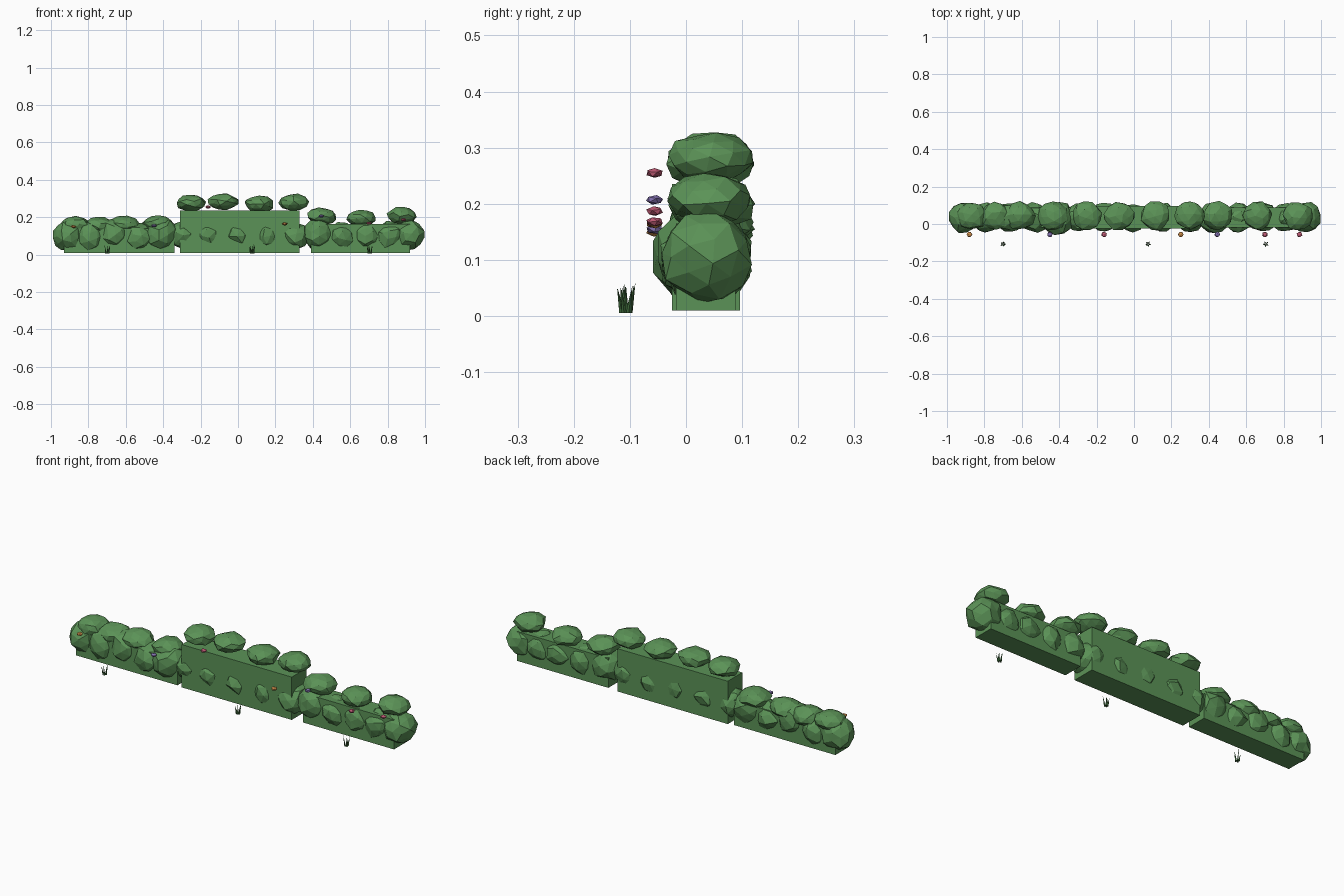
import bpy, bmesh, math, random
from mathutils import Matrix, Vector

if "Cube" in bpy.data.objects:
    bpy.data.objects.remove(bpy.data.objects["Cube"], do_unlink=True)
random.seed(7)


def material(name, rgb):
    m = bpy.data.materials.new(name)
    m.use_nodes = True
    m.diffuse_color = (*rgb, 1)
    m.node_tree.nodes["Principled BSDF"].inputs["Base Color"].default_value = (*rgb, 1)
    return m


leaf = material("hedge green", (0.105, 0.29, 0.095))
grass = material("grass green", (0.05, 0.15, 0.045))
pink = material("flower pink", (0.50, 0.10, 0.17))
purple = material("flower purple", (0.22, 0.16, 0.42))
orange = material("flower orange", (0.62, 0.27, 0.07))


def finish(bm, name, mat):
    mesh = bpy.data.meshes.new(name)
    bm.to_mesh(mesh)
    bm.free()
    mesh.materials.append(mat)
    ob = bpy.data.objects.new(name, mesh)
    bpy.context.collection.objects.link(ob)
    return ob


def box(name, x0, x1, y0, y1, z0, z1):
    bm = bmesh.new()
    bmesh.ops.create_cube(bm, size=1)
    for v in bm.verts:
        v.co = Vector(((x0, x1)[v.co.x > 0], (y0, y1)[v.co.y > 0], (z0, z1)[v.co.z > 0]))
    finish(bm, name, leaf)


def clump(name, centre, radii, jitter=0.09, mat=leaf, detail=2):
    """Faceted, slightly irregular ball"""
    bm = bmesh.new()
    bmesh.ops.create_icosphere(bm, subdivisions=detail, radius=1)
    turn = Matrix.Rotation(random.uniform(0, math.tau), 3, "Z") @ Matrix.Rotation(random.uniform(0, 3), 3, "X")
    for v in bm.verts:
        p = turn @ v.co * random.uniform(1 - jitter, 1 + jitter)
        v.co = Vector(centre) + Vector([a * b for a, b in zip(p, radii)])
    finish(bm, name, mat)


# Trimmed hedge cores
box("hedge_core_right", -0.93, -0.34, -0.018, 0.088, 0.01, 0.14)
box("hedge_core_middle", -0.31, 0.33, -0.025, 0.096, 0.01, 0.235)
box("hedge_core_left", 0.39, 0.92, -0.018, 0.088, 0.01, 0.165)

# Lower row of leaf clumps: x, y, z, radius
lower = [(-0.91, 0.035, 0.10, 0.085), (-0.79, 0.035, 0.095, 0.083), (-0.66, 0.035, 0.115, 0.083),
         (-0.53, 0.035, 0.09, 0.08), (-0.41, 0.03, 0.105, 0.09), (-0.30, 0.035, 0.105, 0.074),
         (-0.16, 0.035, 0.105, 0.077), (0.0, 0.035, 0.105, 0.075), (0.155, 0.035, 0.1, 0.077),
         (0.30, 0.035, 0.1, 0.08), (0.43, 0.03, 0.11, 0.085), (0.56, 0.035, 0.095, 0.08),
         (0.69, 0.035, 0.1, 0.08), (0.81, 0.035, 0.1, 0.08), (0.915, 0.035, 0.105, 0.083)]
for i, (x, y, z, r) in enumerate(lower):
    clump(f"leaf_clump_{i}", (x, y, z), (r, r, r * 0.97))

# Flatter clumps along the top: x, z
upper = [(-0.87, 0.16), (-0.74, 0.155), (-0.61, 0.16), (-0.43, 0.165),
         (-0.25, 0.277), (-0.08, 0.283), (0.115, 0.272), (0.30, 0.28),
         (0.45, 0.205), (0.66, 0.195), (0.875, 0.21)]
for i, (x, z) in enumerate(upper):
    clump(f"top_clump_{i}", (x, 0.043, z), (0.08, 0.076, 0.046))

# Small flowers in front of the hedge
flowers = [(-0.88, 0.15, orange), (-0.45, 0.155, purple), (-0.16, 0.255, pink), (0.25, 0.165, orange),
           (0.445, 0.207, purple), (0.70, 0.168, pink), (0.885, 0.187, pink)]
for i, (x, z, mat) in enumerate(flowers):
    clump(f"flower_{i}", (x, -0.056, z), (0.016, 0.016, 0.009), 0.0, mat, 1)

# Grass tufts of thin pointed blades
for i, x in enumerate((-0.70, 0.075, 0.705)):
    bm = bmesh.new()
    for k in range(5):
        a = k * math.tau / 5 + i
        lean = Vector((math.cos(a), math.sin(a), 0))
        base = Vector((x, -0.107, 0.005)) + lean * 0.007
        made = bmesh.ops.create_cone(bm, segments=4, radius1=0.005, radius2=0,
                                     depth=random.uniform(0.038, 0.054), cap_ends=True)["verts"]
        low = min(v.co.z for v in made)
        for v in made:
            h = v.co.z - low
            v.co = base + Vector((v.co.x, v.co.y, h)) + lean * h * 0.2
    finish(bm, f"grass_tuft_{i}", grass)
